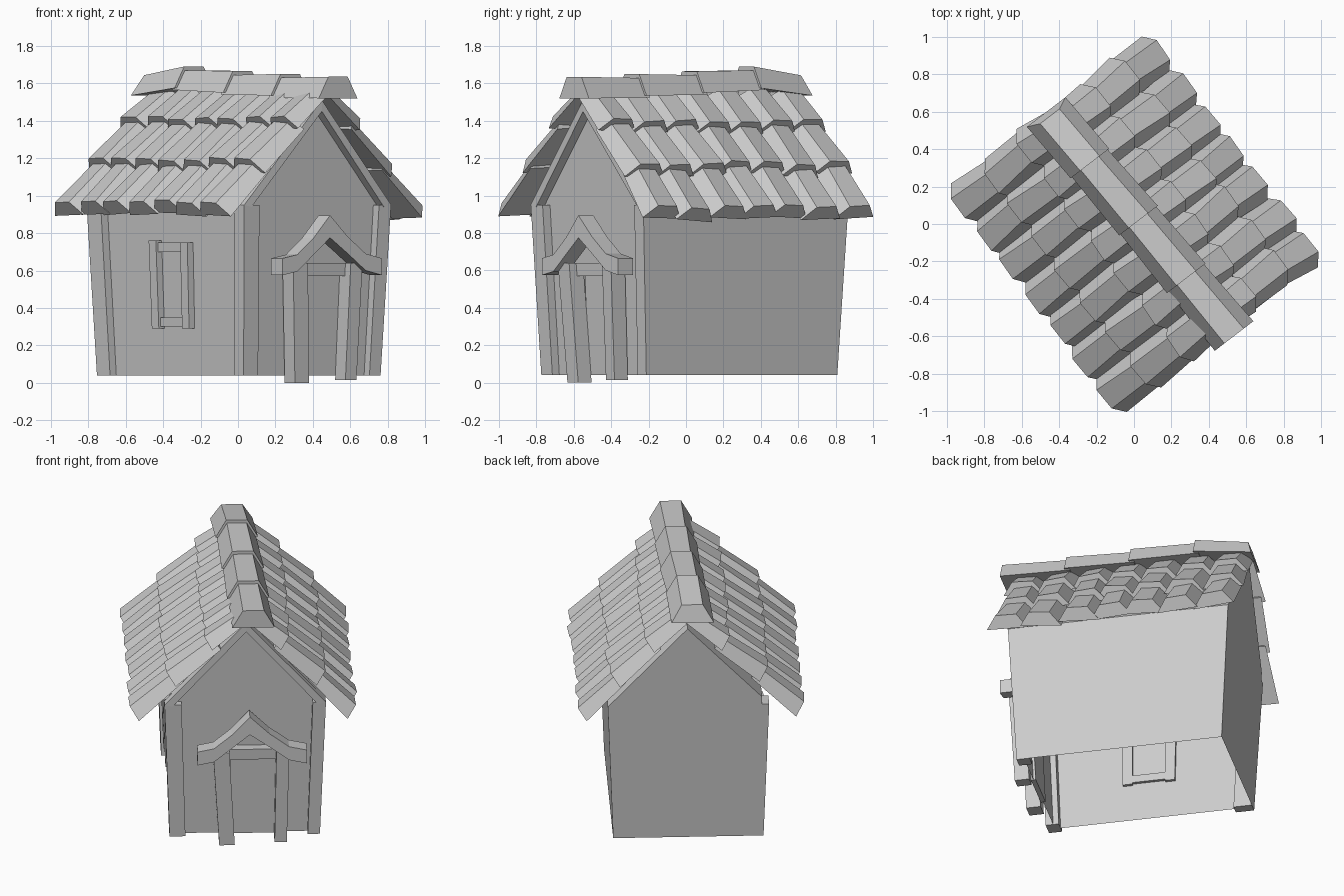
import bpy, bmesh, math, random
from mathutils import Vector, Matrix

if "Cube" in bpy.data.objects:
    bpy.data.objects.remove(bpy.data.objects["Cube"])

random.seed(4)
YAW = Matrix.Rotation(math.radians(37.5), 4, 'Z')   # whole house is turned


def loft(name, rings, skip_floor=False):
    """Skin matching rings of points (house coordinates), then turn them."""
    n = len(rings[0])
    verts = [YAW @ Vector(p) for r in rings for p in r]
    faces = [(k * n + i, k * n + (i + 1) % n, (k + 1) * n + (i + 1) % n, (k + 1) * n + i)
             for k in range(len(rings) - 1) for i in range(n) if not (skip_floor and i == 0)]
    faces.append(tuple(reversed(range(n))))
    faces.append(tuple(range((len(rings) - 1) * n, len(rings) * n)))
    me = bpy.data.meshes.new(name)
    me.from_pydata(verts, [], faces)
    bm = bmesh.new()
    bm.from_mesh(me)
    bmesh.ops.recalc_face_normals(bm, faces=bm.faces)
    bm.to_mesh(me)
    bm.free()
    ob = bpy.data.objects.new(name, me)
    bpy.context.collection.objects.link(ob)
    return ob


def flare(p):
    """Walls widen towards the eaves."""
    k = 1 + 0.075 * (p[2] - 0.04) / 0.93
    return (p[0] * k, p[1] * k, p[2])


def box(name, x0, x1, y0, y1, z0, z1, lean=0.0):
    def ring(z, dx):
        return [flare((x + dx, y, z)) for x, y in ((x0, y0), (x1, y0), (x1, y1), (x0, y1))]
    return loft(name, [ring(z0, 0), ring(z1, lean)])


# Walls: gabled shell, open underneath
def gable(y):
    pts = [(-0.405, 0.04), (0.475, 0.04), (0.475, 0.95), (0.02, 1.48), (-0.405, 1.0)]
    return [flare((x, y, z)) for x, z in pts]


loft("walls", [gable(0.655), gable(-0.585)], skip_floor=True)

# Corner posts
box("front_left_post", -0.447, -0.35, -0.632, -0.55, 0.04, 0.95)
box("front_right_post", 0.40, 0.475, -0.632, -0.55, 0.04, 0.95)
box("back_left_post", -0.447, -0.38, 0.54, 0.655, 0.04, 0.95)

# Sloping trim along the front gable
for side, s, ex in (("left", -1, -0.48), ("right", 1, 0.51)):
    low = [(ex, -0.68, 0.95), (ex - s * 0.05, -0.68, 0.94), (ex - s * 0.05, -0.62, 0.94), (ex, -0.62, 0.95)]
    top = [(0.02, -0.71, 1.51), (0.02, -0.71, 1.45), (0.02, -0.64, 1.45), (0.02, -0.64, 1.51)]
    loft("gable_trim_" + side, [low, top])

# Door with leaning frame
box("door_post_left", -0.145, -0.05, -0.69, -0.60, 0.0, 0.64, -0.03)
box("door_post_right", 0.195, 0.27, -0.69, -0.60, 0.015, 0.64, 0.0)
box("door_lintel", -0.10, 0.22, -0.645, -0.575, 0.57, 0.64)
box("door_panel", -0.07, 0.21, -0.60, -0.57, 0.04, 0.58)

# Curved canopy over the door
canopy = [(-0.28, 0.665), (-0.18, 0.685), (-0.07, 0.775), (0.04, 0.895),
          (0.16, 0.78), (0.28, 0.69), (0.39, 0.665)]
rings = []
for x, z in canopy:
    t = 0.12 if x == 0.04 else 0.09
    rings.append([(x, -0.756, z), (x, -0.655, z), (x, -0.655, z - t), (x, -0.756, z - t)])
loft("door_canopy", rings)

# Window frame on the left wall
box("window_jamb_front", -0.442, -0.385, -0.155, -0.095, 0.29, 0.75)
box("window_jamb_back", -0.442, -0.385, 0.105, 0.165, 0.29, 0.76)
box("window_sill", -0.43, -0.385, -0.10, 0.11, 0.30, 0.35)
box("window_head", -0.43, -0.385, -0.10, 0.11, 0.70, 0.75)


# Roof tiles: three overlapping half-hexagon tiles per column
def tile(name, start, end, across, up, w0, w1, h0, h1, cut=0.0):
    along = (end - start).normalized()
    out = []
    for p, w, h, c in ((start, w0, h0, 0.0), (end, w1, h1, cut)):
        out.append([p + across * (k * w) + up * (h * q) - along * (c * q)
                    for k, q in ((-1, 0), (-0.5, 1), (0.5, 1), (1, 0))])
    return loft(name, out)


R = random.uniform
for side, s, eave_z in (("left", -1, 0.90), ("right", 1, 0.875)):
    ridge, eave = Vector((0.03, 0, 1.525)), Vector((s * 0.64, 0, eave_z))
    d = (eave - ridge).normalized()
    up = Vector((-d.z * s, 0, d.x * s))
    for c in range(7):
        y = (c - 3) * 0.214
        bend = [y] + [y + R(-0.015, 0.015) for _ in range(3)]
        for r, (a, b) in enumerate(((0, 0.31), (0.26, 0.66), (0.60, 1.0))):
            b += R(-0.015, 0.015)
            p = ridge.lerp(eave, a) + Vector((0, bend[r], 0))
            q = ridge.lerp(eave, b) + Vector((0, bend[r + 1], 0)) + up * (0.02 if r < 2 else 0)
            tilt = (Vector((0, 1, 0)) + up * R(-0.1, 0.1)).normalized()
            tile(f"roof_tile_{side}_{c}_{r}", p, q, tilt, up, 0.112, 0.128, 0.065, 0.085, 0.01)

# Ridge caps, a little crooked
path = [Vector(p) for p in ((0.06, -0.80, 1.52), (0.045, -0.40, 1.535), (0.03, 0.0, 1.55),
                            (0.01, 0.40, 1.575), (-0.008, 0.76, 1.535))]
for i in range(4):
    a, b = path[i], path[i + 1]
    last = i == 3
    if not last:
        b = b + (b - a) * 0.08 - Vector((0, 0, 0.012))
    tile(f"ridge_cap_{i}", a, b, Vector((1, 0, 0)), Vector((0, 0, 1)),
         0.13, 0.13 if last else 0.12, 0.115, 0.105, 0.03 if last else 0.0)
